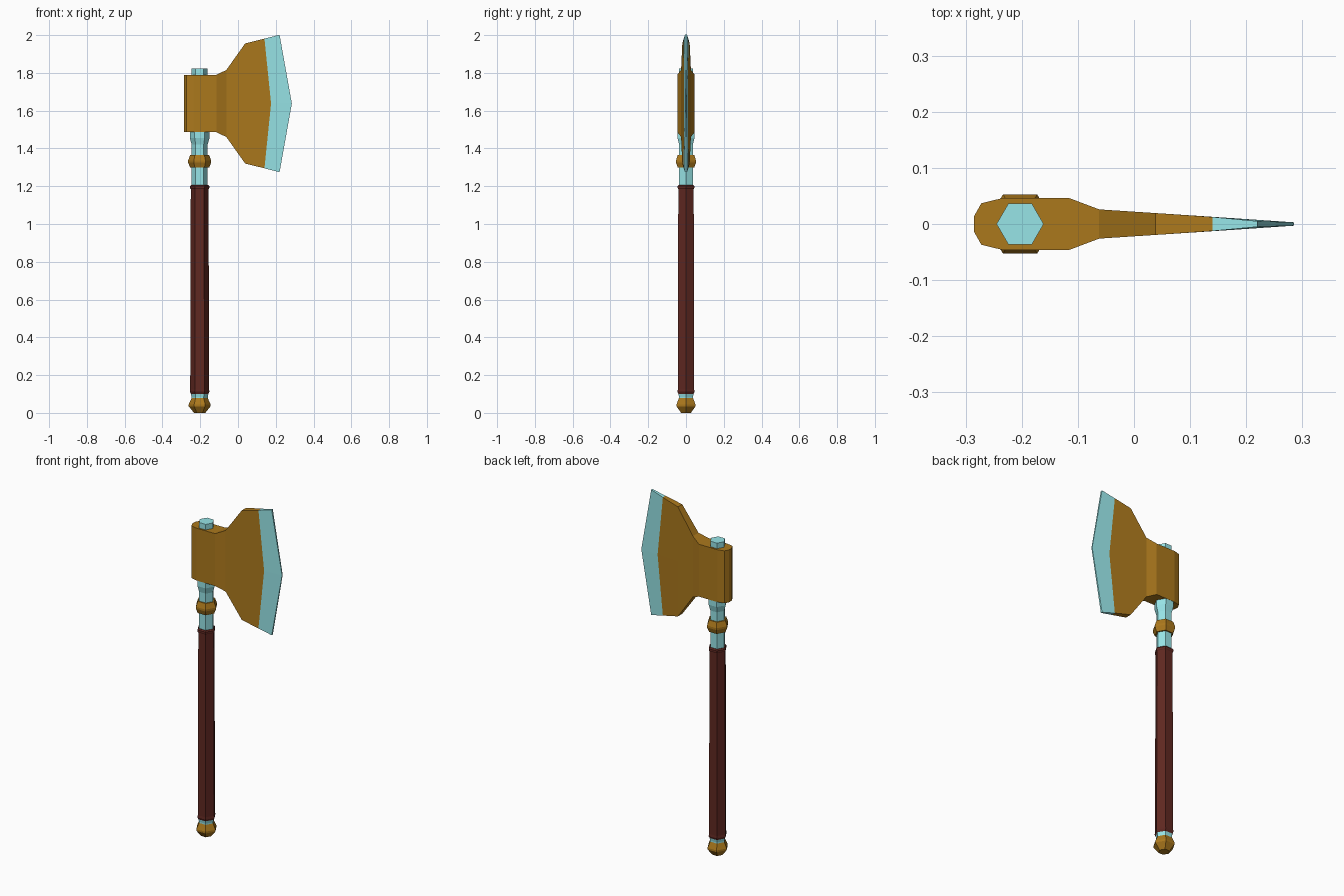
import bpy, bmesh
from math import cos, sin, pi

if "Cube" in bpy.data.objects:
    bpy.data.objects.remove(bpy.data.objects["Cube"])

AXIS_X = -0.203
MID_Z = 1.638


def material(name, rgb):
    m = bpy.data.materials.new(name)
    m.diffuse_color = (*rgb, 1)
    m.use_nodes = True
    m.node_tree.nodes["Principled BSDF"].inputs["Base Color"].default_value = m.diffuse_color
    return m


GOLD = material("gold", (0.41, 0.19, 0.012))
STEEL = material("pale_steel", (0.31, 0.78, 0.80))
LEATHER = material("dark_leather", (0.115, 0.021, 0.015))


def loft(name, rings, mat, cap_start=True, cap_end=True):
    """Skin a list of equal-length point rings into a flat-shaded mesh."""
    bm = bmesh.new()
    vs = [[bm.verts.new(p) for p in ring] for ring in rings]
    n = len(vs[0])
    for a, b in zip(vs, vs[1:]):
        for i in range(n):
            j = (i + 1) % n
            bm.faces.new((a[i], a[j], b[j], b[i]))
    if cap_start:
        bm.faces.new(vs[0])
    if cap_end:
        bm.faces.new(vs[-1])
    bmesh.ops.recalc_face_normals(bm, faces=bm.faces)
    me = bpy.data.meshes.new(name)
    bm.to_mesh(me)
    bm.free()
    me.materials.append(mat)
    ob = bpy.data.objects.new(name, me)
    bpy.context.collection.objects.link(ob)
    return ob


def hex_turned(name, profile, mat):
    """Six-sided turned part from (radius, z) pairs."""
    loft(name, [[(AXIS_X + r * cos(i * pi / 3), r * sin(i * pi / 3), z)
                 for i in range(6)] for r, z in profile], mat)


def blade_ring(x_end, x_mid, y_end, y_mid, half_h):
    """Cross-section of the head: bottom, middle and top points on both sides."""
    side = [(x_end, y_end, -half_h), (x_mid, y_mid, 0), (x_end, y_end, half_h)]
    return ([(x, -y, MID_Z + z) for x, y, z in side]
            + [(x, y, MID_Z + z) for x, y, z in reversed(side)])


# Handle parts, bottom to top
hex_turned("pommel", [(0.03, 0), (0.058, 0.035), (0.058, 0.045), (0.043, 0.078)], GOLD)
hex_turned("shaft", [(0.043, 0.07), (0.043, 0.085), (0.048, 0.11), (0.042, 0.13),
                     (0.042, 1.42), (0.052, 1.455), (0.052, 1.50),
                     (0.042, 1.52), (0.042, 1.822)], STEEL)
hex_turned("grip", [(0.046, 0.10), (0.052, 0.112), (0.050, 0.125), (0.047, 1.185),
                    (0.051, 1.19), (0.051, 1.2), (0.045, 1.207)], LEATHER)
hex_turned("collar", [(0.050, 1.298), (0.061, 1.325), (0.061, 1.336), (0.050, 1.366)], GOLD)

# Axe head: socket block flaring into the thin blade
head = [(-0.285, 0.014, 0.152), (-0.272, 0.037, 0.152), (-0.235, 0.046, 0.152),
        (-0.115, 0.046, 0.152), (-0.062, 0.026, 0.177), (0.038, 0.0195, 0.318)]
border = blade_ring(0.14, 0.175, 0.0125, 0.0105, 0.343)
loft("axe_head", [blade_ring(x, x, y, y, h) for x, y, h in head] + [border],
     GOLD, cap_end=False)

# Cutting edge with its pointed middle
loft("cutting_edge", [border, blade_ring(0.22, 0.285, 0.005, 0.003, 0.364)],
     STEEL, cap_start=False)
